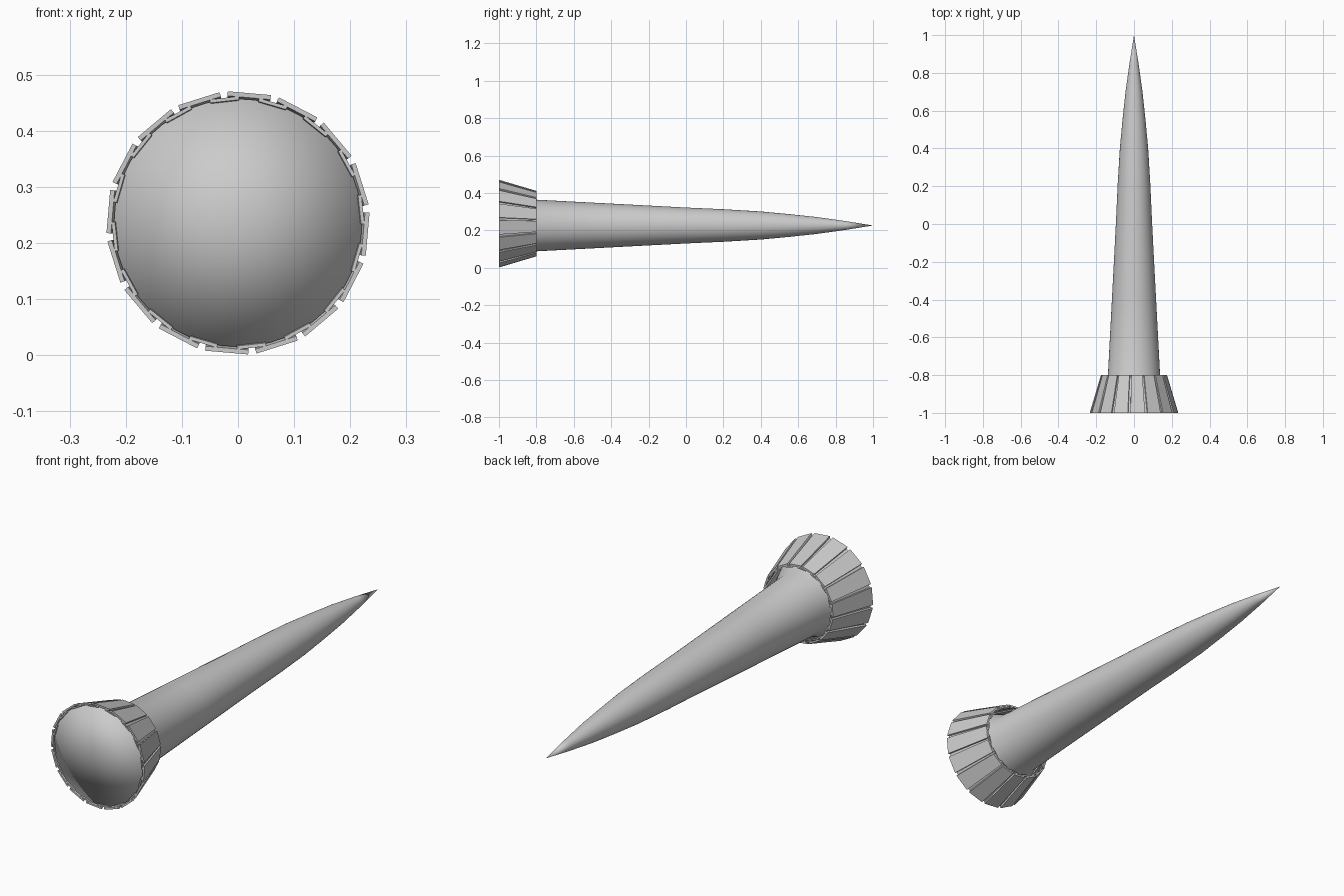
import bpy, bmesh, math
from mathutils import Vector

if "Cube" in bpy.data.objects:
    bpy.data.objects.remove(bpy.data.objects["Cube"])

BODY_Z, RING_Z = 0.226, 0.236


def finish(name, bm, angle=None):
    bmesh.ops.recalc_face_normals(bm, faces=bm.faces)
    mesh = bpy.data.meshes.new(name)
    bm.to_mesh(mesh)
    bm.free()
    ob = bpy.data.objects.new(name, mesh)
    bpy.context.collection.objects.link(ob)
    bpy.ops.object.select_all(action='DESELECT')
    ob.select_set(True)
    bpy.context.view_layer.objects.active = ob
    if angle is None:
        bpy.ops.object.shade_smooth()
    else:
        bpy.ops.object.shade_smooth_by_angle(angle=math.radians(angle))
    return ob


# Tapered spike; its flared foot sits inside the collar and is closed by a base fan
def spike():
    profile = [(-0.995, 0.221, RING_Z), (-0.9, 0.175, 0.232), (-0.8, 0.138, BODY_Z),
               (-0.4, 0.117, BODY_Z), (0.0, 0.096, BODY_Z), (0.2, 0.087, BODY_Z),
               (0.4, 0.075, BODY_Z), (0.55, 0.061, BODY_Z), (0.7, 0.045, BODY_Z),
               (0.85, 0.024, BODY_Z)]
    n = 48
    bm = bmesh.new()
    rings = []
    for y, r, z in profile:
        rings.append([bm.verts.new((r * math.sin(2 * math.pi * i / n), y,
                                    z + r * math.cos(2 * math.pi * i / n)))
                      for i in range(n)])
    tip = bm.verts.new((0, 1, BODY_Z))
    base = bm.verts.new((0, -0.995, RING_Z))
    for i in range(n):
        j = (i + 1) % n
        for a, b in zip(rings, rings[1:]):
            bm.faces.new((a[i], a[j], b[j], b[i]))
        bm.faces.new((rings[-1][i], rings[-1][j], tip))
        bm.faces.new((rings[0][j], rings[0][i], base))
    return finish("spike_body", bm)


# Ring of thin tapered plates leaning in towards the back
def plates(name, front_r, back_r, front_w, back_w, thick, offset):
    bm = bmesh.new()
    for k in range(16):
        a = math.radians(offset + 22.5 * k)
        out = Vector((math.sin(a), 0, math.cos(a)))
        side = Vector((math.cos(a), 0, -math.sin(a)))
        ends = []
        for y, r, w in ((-1, front_r, front_w), (-0.8, back_r, back_w)):
            c = Vector((0, y, RING_Z))
            ends.append([bm.verts.new(c + out * (r + d) + side * s * w / 2)
                         for s, d in ((-1, 0), (1, 0), (1, -thick), (-1, -thick))])
        f, b = ends
        bm.faces.new(f)
        bm.faces.new(b[::-1])
        for i in range(4):
            j = (i + 1) % 4
            bm.faces.new((f[i], b[i], b[j], f[j]))
    return finish(name, bm, 30)


spike()
plates("outer_collar_plates", 0.232, 0.173, 0.077, 0.059, 0.008, 5)
plates("inner_collar_plates", 0.224, 0.165, 0.052, 0.04, 0.006, 5 + 11.25)
